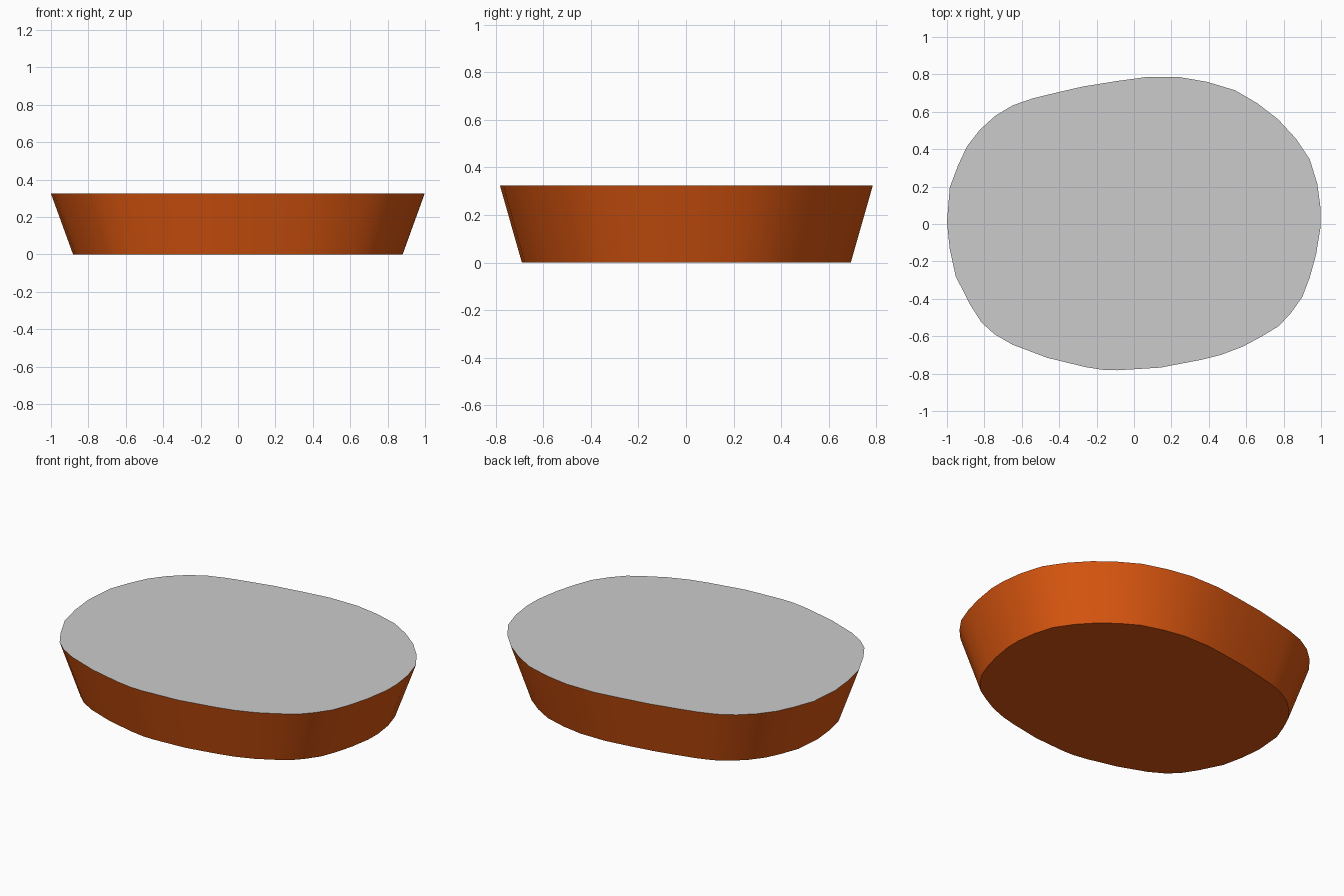
import bpy, bmesh, math

HEIGHT = 0.325
TAPER = 0.882   # base size relative to the rim

# Irregular oval rim, counter-clockwise
RIM = [
    (0.997, -0.02), (0.998, 0.08), (0.98, 0.215), (0.94, 0.345), (0.865, 0.457),
    (0.77, 0.56), (0.66, 0.645), (0.54, 0.715), (0.39, 0.76), (0.245, 0.785),
    (0.06, 0.785), (-0.10, 0.763), (-0.273, 0.735), (-0.40, 0.706), (-0.54, 0.672),
    (-0.647, 0.635), (-0.74, 0.58), (-0.823, 0.505), (-0.893, 0.415), (-0.94, 0.315),
    (-0.985, 0.195), (-1.0, 0.01), (-0.985, -0.135), (-0.953, -0.28), (-0.877, -0.43),
    (-0.815, -0.527), (-0.745, -0.59), (-0.65, -0.645), (-0.465, -0.715), (-0.26, -0.765),
    (-0.165, -0.78), (-0.09, -0.782), (0.14, -0.768), (0.355, -0.727), (0.465, -0.70),
    (0.583, -0.655), (0.685, -0.60), (0.775, -0.545), (0.84, -0.475), (0.90, -0.39),
    (0.94, -0.285), (0.973, -0.165),
]


def ring(bm, scale, z):
    return [bm.verts.new((x * scale, y * scale, z)) for x, y in RIM]


def finish(bm, name):
    mesh = bpy.data.meshes.new(name)
    bm.to_mesh(mesh)
    bm.free()
    obj = bpy.data.objects.new(name, mesh)
    bpy.context.collection.objects.link(obj)
    return obj


# Tapered side wall with its flat base
bm = bmesh.new()
low, high = ring(bm, TAPER, 0), ring(bm, 1, HEIGHT)
for i in range(len(RIM)):
    j = (i + 1) % len(RIM)
    bm.faces.new((low[i], low[j], high[j], high[i]))
bm.faces.new(low[::-1])
body = finish(bm, "tapered_body")

mat = bpy.data.materials.new("orange")
mat.diffuse_color = (0.70, 0.093, 0.005, 1)
body.data.materials.append(mat)
bpy.context.view_layer.objects.active = body
body.select_set(True)
bpy.ops.object.shade_smooth_by_angle(angle=math.radians(30))

# Grey flat top
bm = bmesh.new()
bm.faces.new(ring(bm, 1, HEIGHT))
finish(bm, "top_surface")
